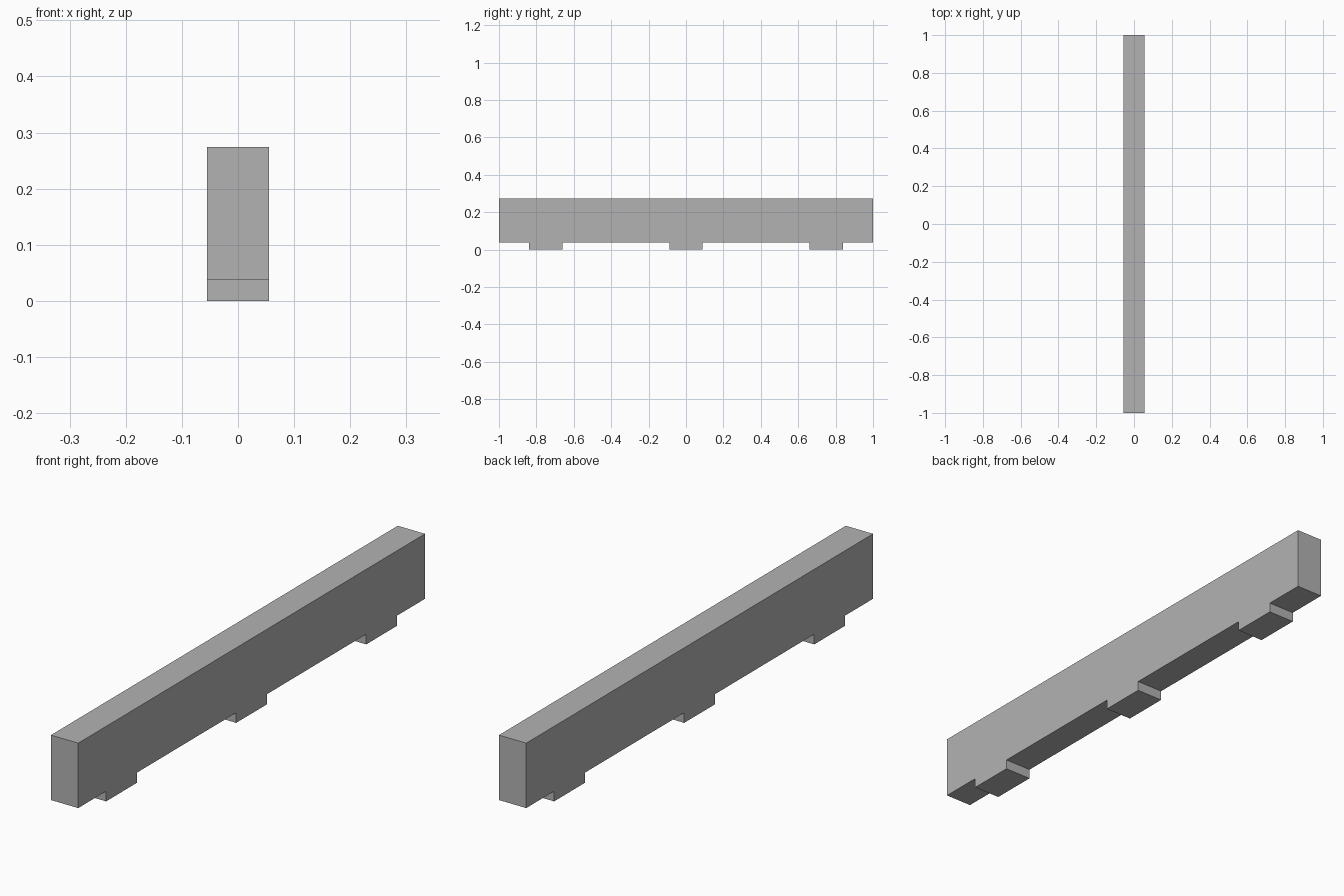
import bpy
import bmesh

cube = bpy.data.objects.get("Cube")
if cube:
    bpy.data.objects.remove(cube, do_unlink=True)

HALF_WIDTH = 0.055
HALF_LENGTH = 1.0
TOP = 0.274
UNDERSIDE = 0.037
FOOT_HALF = 0.089
FOOT_CENTRES = (-0.75, 0.0, 0.75)

# Single flat grey
grey = bpy.data.materials.new("plain grey")
grey.use_nodes = True
colour = (0.45, 0.45, 0.45, 1.0)
grey.diffuse_color = colour
grey.node_tree.nodes["Principled BSDF"].inputs["Base Color"].default_value = colour

# Side profile: long beam with three shallow feet, as (y, z)
profile = [(HALF_LENGTH, TOP), (-HALF_LENGTH, TOP), (-HALF_LENGTH, UNDERSIDE)]
for c in FOOT_CENTRES:
    a, b = c - FOOT_HALF, c + FOOT_HALF
    profile += [(a, UNDERSIDE), (a, 0), (b, 0), (b, UNDERSIDE)]
profile.append((HALF_LENGTH, UNDERSIDE))

# Extrude the profile across the width
bm = bmesh.new()
side = bm.faces.new([bm.verts.new((-HALF_WIDTH, y, z)) for y, z in profile])
result = bmesh.ops.extrude_face_region(bm, geom=[side], use_keep_orig=True)
moved = [g for g in result["geom"] if isinstance(g, bmesh.types.BMVert)]
bmesh.ops.translate(bm, verts=moved, vec=(2 * HALF_WIDTH, 0, 0))
bmesh.ops.recalc_face_normals(bm, faces=bm.faces)

mesh = bpy.data.meshes.new("footed_beam")
bm.to_mesh(mesh)
bm.free()
mesh.materials.append(grey)
beam = bpy.data.objects.new("footed_beam", mesh)
bpy.context.collection.objects.link(beam)
